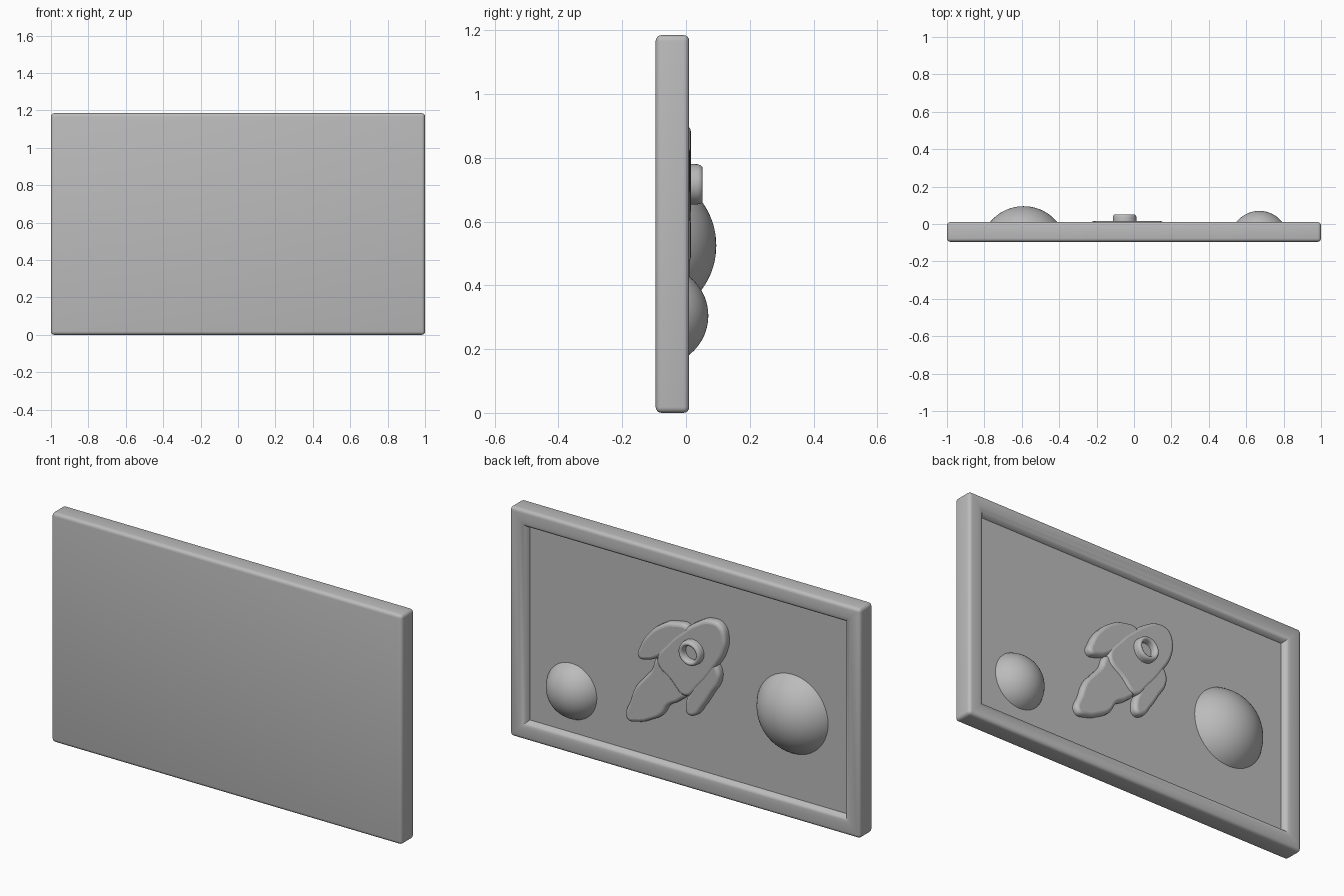
import bpy, bmesh, math
from mathutils import Matrix, Vector

cube = bpy.data.objects.get("Cube")
if cube:
    bpy.data.objects.remove(cube, do_unlink=True)

grey = bpy.data.materials.new("plain grey")
grey.use_nodes = True
grey.diffuse_color = (0.5, 0.5, 0.5, 1)
grey.node_tree.nodes["Principled BSDF"].inputs["Base Color"].default_value = (0.5, 0.5, 0.5, 1)

PANEL = -0.025  # depth of the sunken panel
BACK = 0.01     # top of the frame


def finish(obj, angle):
    bpy.ops.object.select_all(action="DESELECT")
    obj.select_set(True)
    bpy.context.view_layer.objects.active = obj
    if obj.type == "CURVE":
        bpy.ops.object.convert(target="MESH")
    obj = bpy.context.object
    obj.data.materials.clear()
    obj.data.materials.append(grey)
    bpy.ops.object.shade_smooth_by_angle(angle=math.radians(angle))


def from_bmesh(name, bm, angle=50):
    bmesh.ops.recalc_face_normals(bm, faces=bm.faces)
    mesh = bpy.data.meshes.new(name)
    bm.to_mesh(mesh)
    bm.free()
    obj = bpy.data.objects.new(name, mesh)
    bpy.context.collection.objects.link(obj)
    finish(obj, angle)


def relief(name, points, top, bevel=0.018):
    """Rounded plate with a smooth outline given in x and z."""
    curve = bpy.data.curves.new(name, "CURVE")
    curve.dimensions = "2D"
    curve.fill_mode = "BOTH"
    curve.resolution_u = 6
    curve.bevel_depth = bevel
    curve.bevel_resolution = 3
    curve.offset = -bevel
    curve.extrude = 0.01
    spline = curve.splines.new("BEZIER")
    spline.bezier_points.add(len(points) - 1)
    for p, (x, z) in zip(spline.bezier_points, points):
        p.co = (x, z, 0)
        p.handle_left_type = p.handle_right_type = "AUTO"
    spline.use_cyclic_u = True
    obj = bpy.data.objects.new(name, curve)
    bpy.context.collection.objects.link(obj)
    obj.rotation_euler.x = math.pi / 2
    obj.location.y = top - bevel - curve.extrude
    finish(obj, 50)


def dome(name, x, z, radius, peak):
    """Sphere cut off just below the panel."""
    bm = bmesh.new()
    place = Matrix.Translation((x, peak - radius, z)) @ Matrix.Rotation(math.pi / 2, 4, "X")
    bmesh.ops.create_uvsphere(bm, u_segments=48, v_segments=40, radius=radius, matrix=place)
    bmesh.ops.bisect_plane(bm, geom=bm.verts[:] + bm.edges[:] + bm.faces[:],
                           plane_co=(0, PANEL - 0.01, 0), plane_no=(0, 1, 0), clear_inner=True)
    from_bmesh(name, bm)


# Framed panel: rounded slab with a sunken back
bm = bmesh.new()
size = Matrix.Diagonal((2, 0.105, 1.185, 1))
bmesh.ops.create_cube(bm, size=1, matrix=Matrix.Translation((0, BACK - 0.0525, 0.5925)) @ size)
bmesh.ops.bevel(bm, geom=bm.edges[:], offset=0.018, segments=4, profile=0.5, affect="EDGES")
back = max(bm.faces, key=lambda f: f.calc_center_median().y + f.calc_area())
back = max((f for f in bm.faces if f.calc_area() > 1), key=lambda f: f.calc_center_median().y)
for width, depth in ((0.04, 0), (0.015, -0.003), (0.012, -0.008), (0.008, -0.024)):
    bmesh.ops.inset_region(bm, faces=[back], thickness=width, depth=0, use_even_offset=True)
    bmesh.ops.translate(bm, verts=back.verts[:], vec=Vector((0, depth, 0)))
from_bmesh("framed_panel", bm, 40)

# Planets
dome("large_planet", -0.59, 0.525, 0.233, 0.095)
dome("small_planet", 0.67, 0.305, 0.156, 0.07)

# Rocket
relief("rocket_flame", [(.16, .62), (.2, .55), (.25, .49), (.29, .44), (.32, .36), (.34, .26),
                        (.27, .26), (.2, .29), (.14, .33), (.1, .39), (.04, .43), (0, .48)], 0.005)
relief("upper_fin", [(.27, .6), (.26, .66), (.21, .74), (.14, .8), (.07, .83), (-.02, .82),
                     (.06, .7), (.15, .63), (.21, .6)], 0.012)
relief("lower_fin", [(-.16, .68), (-.19, .65), (-.19, .59), (-.15, .52), (-.1, .44), (-.05, .38),
                     (-.01, .38), (0, .43), (-.02, .49), (-.08, .6)], 0.012)
relief("rocket_body", [(.02, .8), (-.07, .87), (-.14, .9), (-.2, .89), (-.23, .83), (-.22, .75),
                       (-.17, .66), (-.08, .54), (0, .47), (.08, .53), (.16, .61), (.09, .73)], 0.015)

# Porthole ring turned around the depth axis
bm = bmesh.new()
profile = [(.064, -.01), (.063, .036), (.06, .046), (.054, .052), (.047, .052),
           (.041, .047), (.038, .038), (.037, .02), (0, .02)]
verts = [bm.verts.new((r - 0.05, y, 0.717)) for r, y in profile]
edges = [bm.edges.new(pair) for pair in zip(verts, verts[1:])]
bmesh.ops.spin(bm, geom=verts + edges, cent=(-0.05, 0, 0.717), axis=(0, 1, 0),
               angle=math.tau, steps=40, use_duplicate=False)
bmesh.ops.remove_doubles(bm, verts=bm.verts[:], dist=0.0001)
from_bmesh("porthole_ring", bm)
